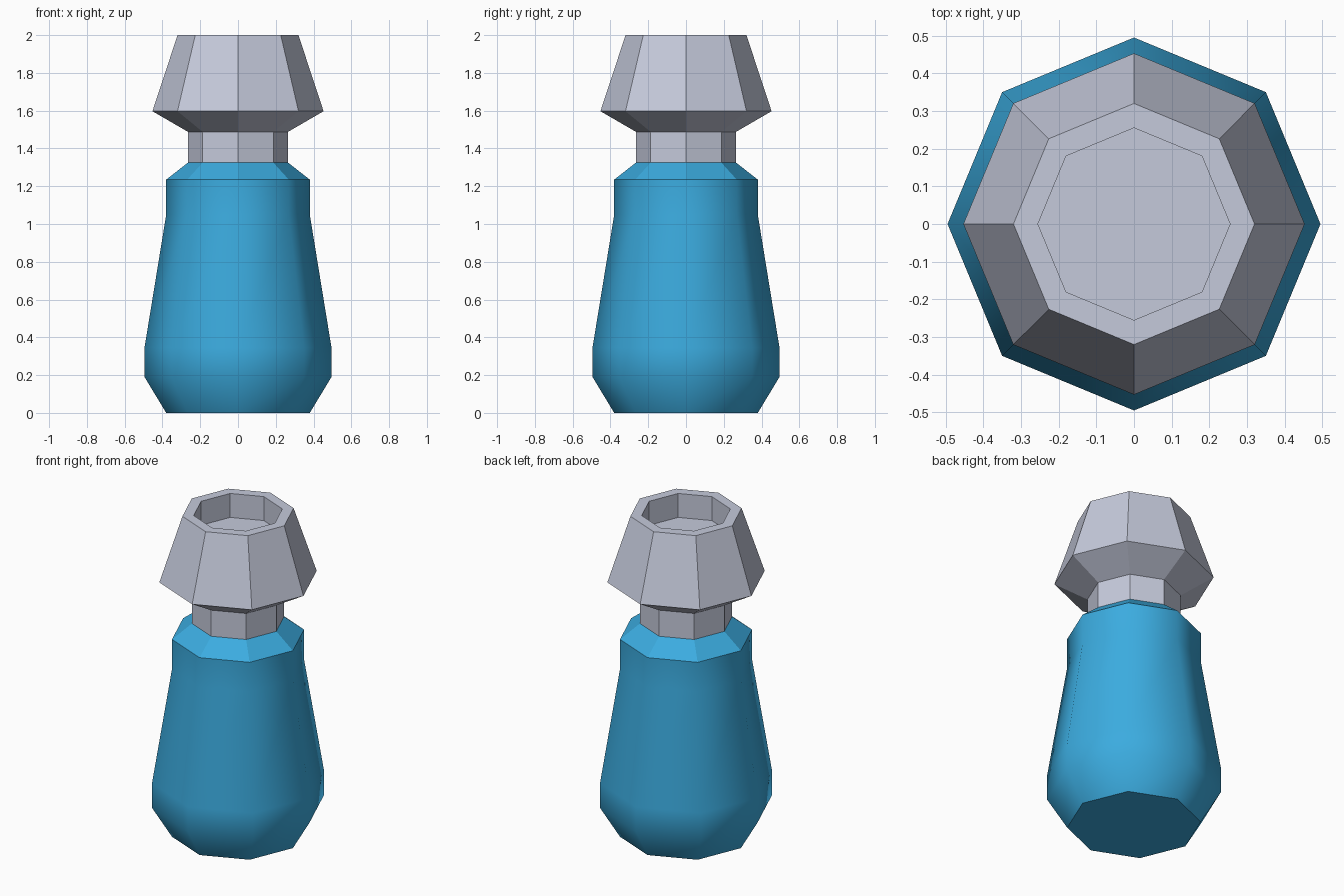
import bpy, bmesh, math

if "Cube" in bpy.data.objects:
    bpy.data.objects.remove(bpy.data.objects["Cube"])

SIDES = 8


def material(name, rgb):
    m = bpy.data.materials.new(name)
    m.diffuse_color = (*rgb, 1.0)
    m.use_nodes = True
    m.node_tree.nodes["Principled BSDF"].inputs["Base Color"].default_value = m.diffuse_color
    return m


def lathe(name, profile, mat, smooth_bands=()):
    """Spin (radius, z) points into an octagonal solid with capped ends."""
    bm = bmesh.new()
    rings = []
    for r, z in profile:
        rings.append([bm.verts.new((r * math.cos(2 * math.pi * i / SIDES),
                                    r * math.sin(2 * math.pi * i / SIDES), z))
                      for i in range(SIDES)])
    for band, (a, b) in enumerate(zip(rings, rings[1:])):
        for i in range(SIDES):
            j = (i + 1) % SIDES
            f = bm.faces.new((a[i], a[j], b[j], b[i]))
            f.smooth = band in smooth_bands
    bm.faces.new(rings[0][::-1])
    bm.faces.new(rings[-1])
    # keep a crease between smooth and flat bands
    for e in bm.edges:
        e.smooth = all(f.smooth for f in e.link_faces)
    mesh = bpy.data.meshes.new(name)
    bm.to_mesh(mesh)
    bm.free()
    mesh.materials.append(mat)
    obj = bpy.data.objects.new(name, mesh)
    bpy.context.collection.objects.link(obj)
    return obj


blue = material("blue", (0.044, 0.41, 0.74))
grey = material("light grey", (0.56, 0.59, 0.71))

# Bottle body: smooth sides, flat shoulder and base
lathe("bottle_body",
      [(0.38, 0.0), (0.495, 0.19), (0.495, 0.345), (0.38, 1.05),
       (0.38, 1.235), (0.265, 1.325)],
      blue, smooth_bands=(0, 1, 2, 3))

# Neck and flared cap with a recessed top
lathe("neck_and_cap",
      [(0.265, 1.325), (0.265, 1.488), (0.453, 1.597), (0.32, 2.0),
       (0.255, 2.0), (0.255, 1.85)],
      grey)
